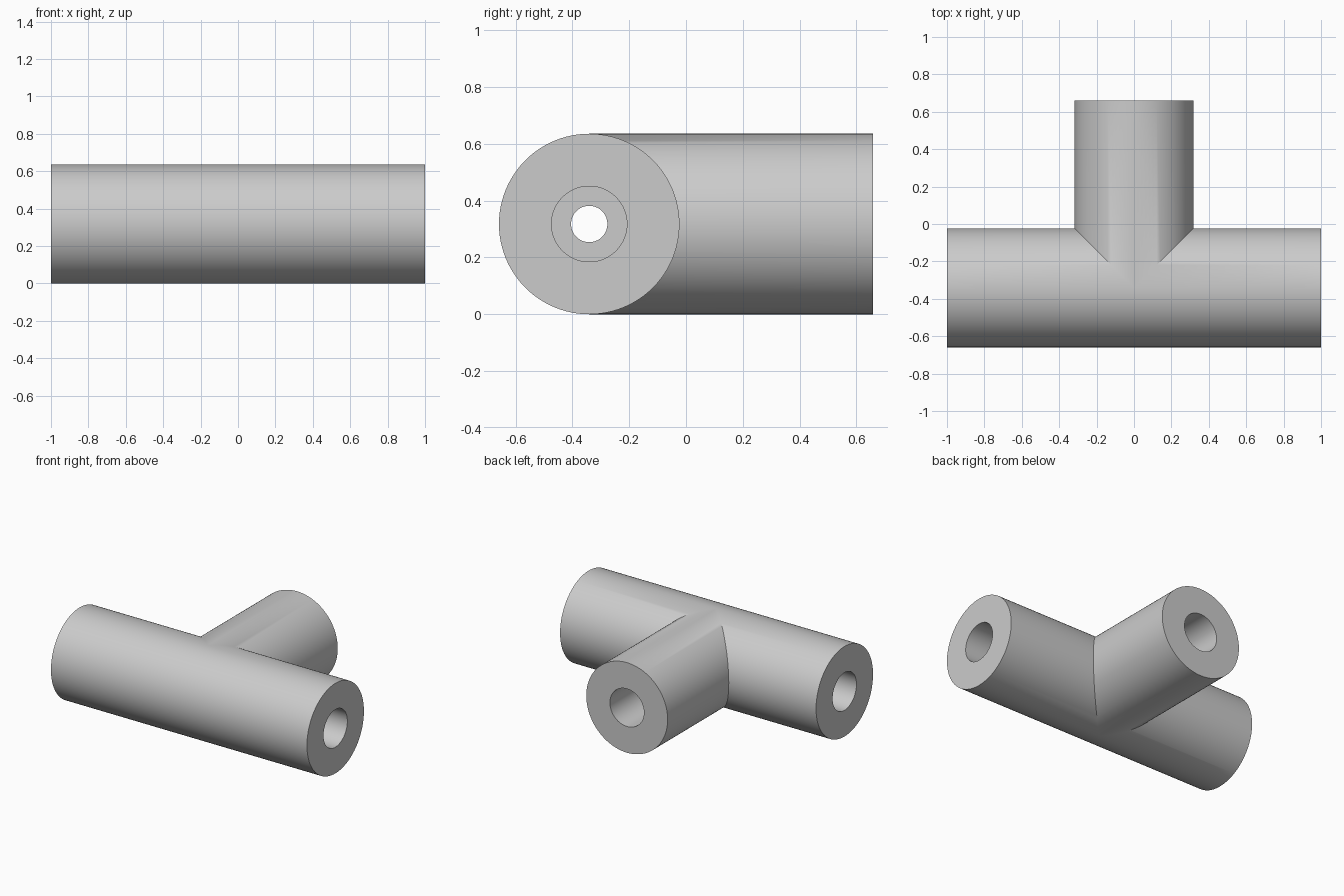
import bpy, bmesh, math
from mathutils import Vector

cube = bpy.data.objects.get("Cube")
if cube:
    bpy.data.objects.remove(cube, do_unlink=True)

SIDES = 96
OUTER, SOCKET, BORE = 0.318, 0.133, 0.064   # radii
ARM, SHOULDER = 1.0, 0.32                   # end and socket floor, from the centre
CENTRE = Vector((0, -0.341, OUTER))

# Light grey material
grey = bpy.data.materials.new("light grey")
grey.use_nodes = True
colour = (0.6, 0.6, 0.6, 1)
grey.diffuse_color = colour
grey.node_tree.nodes["Principled BSDF"].inputs["Base Color"].default_value = colour

bm = bmesh.new()


def add_arm(axis, side, mitre):
    """Stepped tube along axis; mitre gives the inner end from the sideways offset."""
    # Outer wall, end face, socket wall, socket floor, narrow bore
    profile = [(OUTER, None), (OUTER, ARM), (SOCKET, ARM),
               (SOCKET, SHOULDER), (BORE, SHOULDER), (BORE, None)]
    rings = []
    for radius, reach in profile:
        ring = []
        for i in range(SIDES):
            a = math.tau * i / SIDES
            across, up = radius * math.cos(a), radius * math.sin(a)
            along = mitre(across) if reach is None else reach
            ring.append(bm.verts.new(CENTRE + axis * along + side * across
                                     + Vector((0, 0, up))))
        rings.append(ring)
    for first, second in zip(rings, rings[1:]):
        for i in range(SIDES):
            j = (i + 1) % SIDES
            bm.faces.new((first[i], first[j], second[j], second[i]))


# Left and right arms of the straight run, then the rear branch
X, Y = Vector((1, 0, 0)), Vector((0, 1, 0))
for direction in (X, -X):
    add_arm(direction, Y, lambda across: max(0, across))
add_arm(Y, X, abs)

# Join the arms along their mitre seams
bmesh.ops.remove_doubles(bm, verts=bm.verts, dist=0.00001)
bmesh.ops.recalc_face_normals(bm, faces=bm.faces)

mesh = bpy.data.meshes.new("tee_connector")
bm.to_mesh(mesh)
bm.free()
mesh.materials.append(grey)
tee = bpy.data.objects.new("tee_connector", mesh)
bpy.context.collection.objects.link(tee)

# Smooth walls with crisp rims
bpy.ops.object.select_all(action="DESELECT")
tee.select_set(True)
bpy.context.view_layer.objects.active = tee
bpy.ops.object.shade_smooth_by_angle(angle=math.radians(30))
